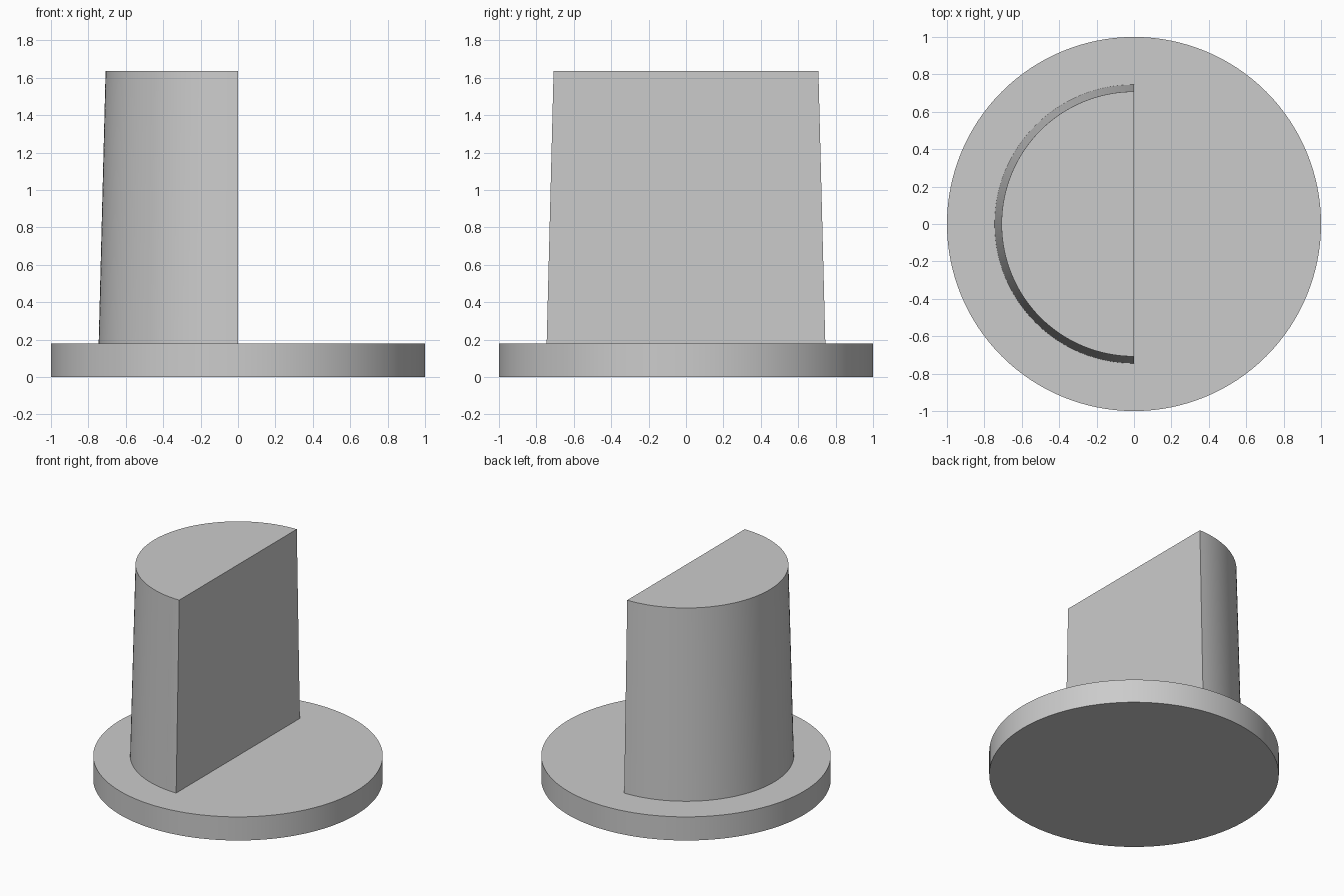
import bpy, bmesh, math

cube = bpy.data.objects.get("Cube")
if cube:
    bpy.data.objects.remove(cube, do_unlink=True)

grey = bpy.data.materials.new("plain grey")
grey.use_nodes = True
colour = (0.6, 0.6, 0.6, 1)
grey.diffuse_color = colour
grey.node_tree.nodes["Principled BSDF"].inputs["Base Color"].default_value = colour

BASE_TOP = 0.18
POST_TOP = 1.636


def tapered_solid(name, r_low, r_high, z_low, z_high, half=False):
    """Upright cone section; half keeps only the -x side and caps the cut."""
    bm = bmesh.new()
    bmesh.ops.create_cone(bm, cap_ends=True, segments=128,
                          radius1=r_low, radius2=r_high, depth=z_high - z_low)
    bmesh.ops.translate(bm, verts=bm.verts, vec=(0, 0, (z_low + z_high) / 2))
    if half:
        cut = bmesh.ops.bisect_plane(
            bm, geom=bm.verts[:] + bm.edges[:] + bm.faces[:], dist=1e-5,
            plane_co=(0, 0, 0), plane_no=(1, 0, 0), clear_outer=True)
        rim = [e for e in bm.edges if e.is_boundary]
        bmesh.ops.holes_fill(bm, edges=rim, sides=0)
    bmesh.ops.recalc_face_normals(bm, faces=bm.faces)
    mesh = bpy.data.meshes.new(name)
    bm.to_mesh(mesh)
    bm.free()
    mesh.materials.append(grey)
    obj = bpy.data.objects.new(name, mesh)
    bpy.context.collection.objects.link(obj)
    bpy.ops.object.select_all(action='DESELECT')
    obj.select_set(True)
    bpy.context.view_layer.objects.active = obj
    bpy.ops.object.shade_smooth_by_angle(angle=math.radians(30))
    return obj


# Round base plate
tapered_solid("base_disc", 1, 1, 0, BASE_TOP)

# Half-round post, slightly tapered, flat on its left side
tapered_solid("half_round_post", 0.745, 0.708, BASE_TOP, POST_TOP, half=True)
